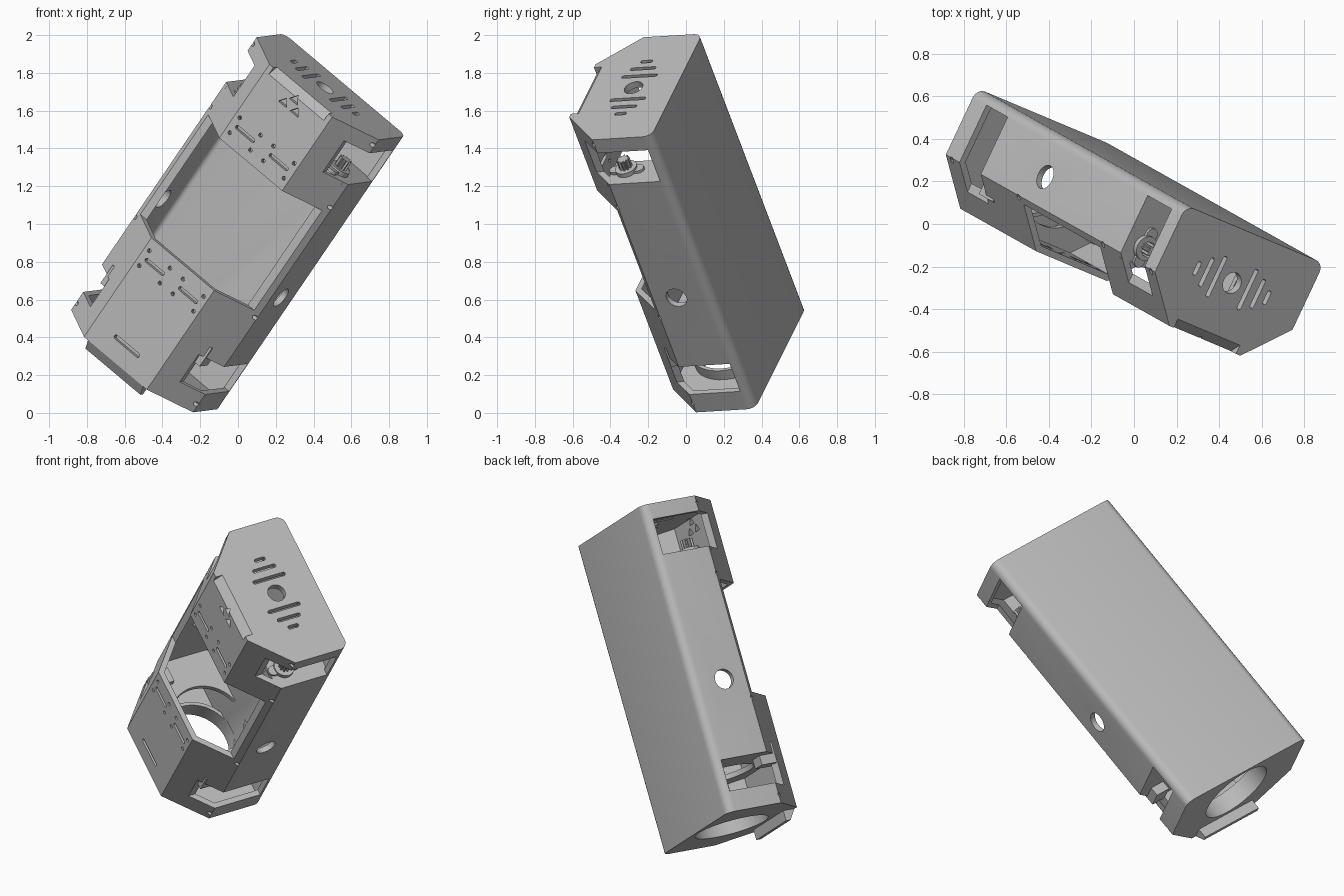
import bpy, bmesh, math
from mathutils import Matrix, Vector

cube = bpy.data.objects.get("Cube")
if cube:
    bpy.data.objects.remove(cube)

grey = bpy.data.materials.new("plain grey")
grey.use_nodes = True
tone = (0.5, 0.5, 0.5, 1)
grey.diffuse_color = tone
grey.node_tree.nodes["Principled BSDF"].inputs["Base Color"].default_value = tone

# Tilted frame: local x = width, -y = front, z = long axis
long_axis = Vector((0.537, -0.301, 0.789)).normalized()
side = Vector((0.728, -0.306, -0.612))
side = (side - long_axis * side.dot(long_axis)).normalized()
back = long_axis.cross(side)
TILT = Matrix((side, back, long_axis)).transposed().to_4x4()
TILT.translation = Vector((0, 0, 1)) - side * 0.022


# ---- helpers: polygons are (a, b) points extruded along one axis ----
def prism(bm, pts, axis, lo, hi):
    def place(a, b, t):
        return {"x": (t, a, b), "y": (a, t, b), "z": (a, b, t)}[axis]
    v0 = [bm.verts.new(place(a, b, lo)) for a, b in pts]
    v1 = [bm.verts.new(place(a, b, hi)) for a, b in pts]
    n = len(pts)
    faces = [bm.faces.new(v0[::-1]), bm.faces.new(v1)]
    for i in range(n):
        j = (i + 1) % n
        faces.append(bm.faces.new((v0[i], v0[j], v1[j], v1[i])))
    bmesh.ops.recalc_face_normals(bm, faces=faces)


def box(bm, x0, x1, y0, y1, z0, z1):
    prism(bm, rect(x0, x1, y0, y1), "z", z0, z1)


def rect(a0, a1, b0, b1):
    return [(a0, b0), (a1, b0), (a1, b1), (a0, b1)]


def circle(a, b, r, n=32):
    return [(a + r * math.cos(math.tau * i / n), b + r * math.sin(math.tau * i / n)) for i in range(n)]


def slot(a, b, length, r, upright=False):
    pts = []
    for end in (1, -1):
        for i in range(7):
            t = math.pi * (i / 6 - 0.5) + (0 if end > 0 else math.pi)
            p = (end * (length / 2 - r) + r * math.cos(t), r * math.sin(t))
            pts.append((a - p[1], b + p[0]) if upright else (a + p[0], b + p[1]))
    return pts


def outline(inset=0.0, radius=0.05):
    """Cross-section: flat front, chamfered front corners, rounded back corners."""
    w, rear, k = 0.443 - inset, 0.238 - inset, inset * 0.42
    half = [(0.228 - k, -0.315 + inset), (w, -0.107 + k)]
    for i in range(7):
        t = math.pi / 2 * i / 6
        half.append((w - radius + radius * math.cos(t), rear - radius + radius * math.sin(t)))
    return half + [(-x, y) for x, y in reversed(half)]


def make(name, bm, cutter=None):
    me = bpy.data.meshes.new(name)
    bm.to_mesh(me)
    bm.free()
    ob = bpy.data.objects.new(name, me)
    bpy.context.collection.objects.link(ob)
    if cutter:
        cme = bpy.data.meshes.new("cutter")
        cutter.to_mesh(cme)
        cutter.free()
        cut = bpy.data.objects.new("cutter", cme)
        bpy.context.collection.objects.link(cut)
        cut.hide_render = True
        mod = ob.modifiers.new("cut", "BOOLEAN")
        mod.object, mod.solver, mod.use_self = cut, "EXACT", True
        dg = bpy.context.evaluated_depsgraph_get()
        me = bpy.data.meshes.new_from_object(ob.evaluated_get(dg))
        ob.modifiers.clear()
        ob.data = me
        bpy.data.objects.remove(cut)
    me.materials.clear()
    me.materials.append(grey)
    me.shade_smooth()
    me.set_sharp_from_angle(angle=math.radians(30))
    ob.matrix_world = TILT
    return ob


BOTTOM, TOP = -0.93, 0.9
FRONT = -0.315

# ---- housing ----
body = bmesh.new()
prism(body, outline(), "z", BOTTOM, TOP)
cut = bmesh.new()
prism(cut, outline(0.032, 0.03), "z", BOTTOM + 0.05, TOP - 0.04)
# wide front window between the two front panels
box(cut, -0.6, 0.6, -0.5, -0.135, -0.265, 0.405)
for s in (-1, 1):
    # side openings wrapping into the chamfers
    for z0, z1 in ((-0.81, -0.625), (0.6, 0.81)):
        x0, x1 = sorted((s * 0.325, s * 0.6))
        box(cut, x0, x1, -0.4, 0.19, z0, z1)
    # round side hole
    prism(cut, circle(0.03, -0.17, 0.058), "x", *sorted((s * 0.38, s * 0.5)))
    # vents in the top
    for x, length in ((0.1, 0.21), (0.165, 0.15), (0.225, 0.07)):
        prism(cut, slot(s * x, -0.015, length, 0.011, True), "z", 0.8, 1)
    # slots and screw holes in both front panels
    for z in (0.515, -0.378):
        prism(cut, slot(s * 0.122, z, 0.135, 0.011), "y", -0.4, -0.26)
        for dx in (-0.075, 0.075):
            for dz in (-0.05, 0.05):
                prism(cut, circle(s * 0.122 + dx, z + dz, 0.011, 12), "y", -0.4, -0.26)
    # screw holes on the side edges
    for z in (-0.88, -0.3, 0.44, 0.86):
        prism(cut, circle(-0.115, z, 0.012, 12), "x", *sorted((s * 0.38, s * 0.5)))
# lower label slot, triangle trio, top hole, base bore
prism(cut, slot(0, -0.816, 0.18, 0.012), "y", -0.4, -0.26)
for x, z in ((0, 0.825), (-0.042, 0.775), (0.042, 0.775)):
    prism(cut, [(x - 0.03, z), (x + 0.03, z), (x, z + 0.042)], "y", -0.4, -0.26)
prism(cut, circle(0, -0.015, 0.052), "z", 0.8, 1)
prism(cut, circle(0, -0.0, 0.215, 48), "z", -1, -0.8)
# sloping notch at the top of the front
prism(cut, [(FRONT - 0.02, 0.835), (FRONT + 0.055, TOP + 0.01), (FRONT - 0.02, TOP + 0.01)], "x", -0.2, 0.2)
make("housing", body, cut)

# ---- locking tab under the front ----
tab = bmesh.new()
prism(tab, [(FRONT, -0.925), (FRONT + 0.045, -0.99), (FRONT + 0.075, -0.99), (FRONT + 0.075, -0.925)],
      "x", -0.2, 0.2)
make("bottom_tab", tab)

# ---- collar around the base bore ----
collar = bmesh.new()
prism(collar, circle(0, 0, 0.235, 48), "z", -0.9, -0.82)
bore = bmesh.new()
prism(bore, circle(0, 0, 0.215, 48), "z", -1, -0.7)
make("base_collar", collar, bore)

# ---- lower shelf with large round hole ----
shelf = bmesh.new()
prism(shelf, outline(0.03, 0.03), "z", -0.625, -0.595)
bore = bmesh.new()
prism(bore, circle(0, 0, 0.215, 48), "z", -0.7, -0.5)
make("lower_shelf", shelf, bore)

# ---- side parts, mirrored ----
for s, label in ((1, "left"), (-1, "right")):
    def span(a, b):
        return sorted((s * a, s * b))

    # upper bracket shelf
    bm = bmesh.new()
    box(bm, *span(0.25, 0.42), -0.13, 0.21, 0.575, 0.6)
    make(label + "_bracket", bm)
    # motor, mounting flange and pinion
    cx, cy = s * 0.33, -0.04
    bm = bmesh.new()
    box(bm, *span(0.27, 0.4), -0.1, 0.03, 0.47, 0.58)
    make(label + "_motor", bm)
    bm = bmesh.new()
    prism(bm, circle(cx, cy, 0.06), "z", 0.598, 0.625)
    prism(bm, slot(cx, cy, 0.2, 0.03, True), "z", 0.598, 0.615)
    make(label + "_flange", bm)
    bm = bmesh.new()
    teeth = []
    for i in range(40):
        r = 0.036 if i % 4 < 2 else 0.026
        t = math.tau * i / 40
        teeth.append((cx + r * math.cos(t), cy + r * math.sin(t)))
    prism(bm, teeth, "z", 0.62, 0.68)
    make(label + "_pinion", bm)
    # lower mounting block
    bm = bmesh.new()
    box(bm, *span(0.27, 0.36), -0.2, -0.1, -0.68, -0.56)
    make(label + "_lower_block", bm)
